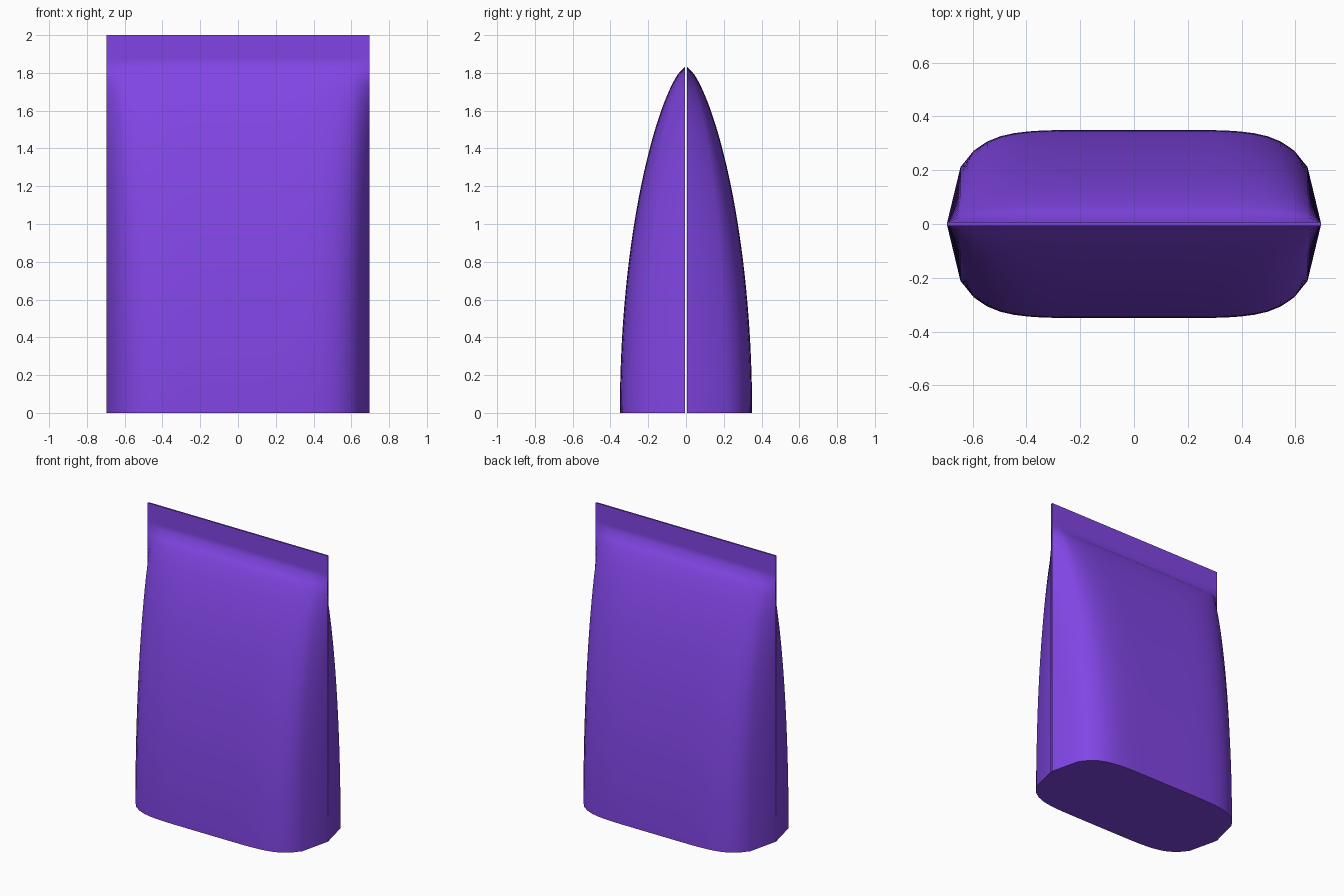
import bpy, bmesh

if "Cube" in bpy.data.objects:
    bpy.data.objects.remove(bpy.data.objects["Cube"])

HALF_W, HALF_D, GAP = 0.695, 0.345, 0.005
HEIGHT, SEAL_Z = 2.0, 1.8333
COLS, ROWS = 28, 48

film = bpy.data.materials.new("purple_film")
film.diffuse_color = (0.22, 0.06, 0.78, 1)
film.use_nodes = True
film.node_tree.nodes["Principled BSDF"].inputs["Base Color"].default_value = film.diffuse_color


def depth(u, z):
    """Half depth of the bag at u (-1..1 across) and height z."""
    t = min(z / SEAL_Z, 1)
    return GAP + HALF_D * max(1 - t * t, 0) ** 0.7 * max(1 - u ** 6, 0) ** 0.5


def finish(name, bm, smooth):
    mesh = bpy.data.meshes.new(name)
    bm.to_mesh(mesh)
    bm.free()
    mesh.materials.append(film)
    for p in mesh.polygons:
        p.use_smooth = smooth
    obj = bpy.data.objects.new(name, mesh)
    bpy.context.collection.objects.link(obj)
    return obj


# Front and back sheets: bulging below, flat in the top seal, open down the sides
for name, side in (("front_panel", -1), ("back_panel", 1)):
    bm = bmesh.new()
    bmesh.ops.create_grid(bm, x_segments=COLS, y_segments=ROWS, size=1)
    for v in bm.verts:
        u, z = v.co.x, (v.co.y + 1) * HEIGHT / 2
        v.co = (u * HALF_W, side * depth(u, z), z)
    if side > 0:
        bmesh.ops.reverse_faces(bm, faces=bm.faces[:])
    finish(name, bm, True)

# Flat base closing the bottom outline
bm = bmesh.new()
us = [-1 + 2 * i / COLS for i in range(COLS + 1)]
outline = [(u, 1) for u in us] + [(u, -1) for u in reversed(us)]
bm.faces.new([bm.verts.new((u * HALF_W, s * depth(u, 0), 0)) for u, s in outline])
finish("base", bm, False)
